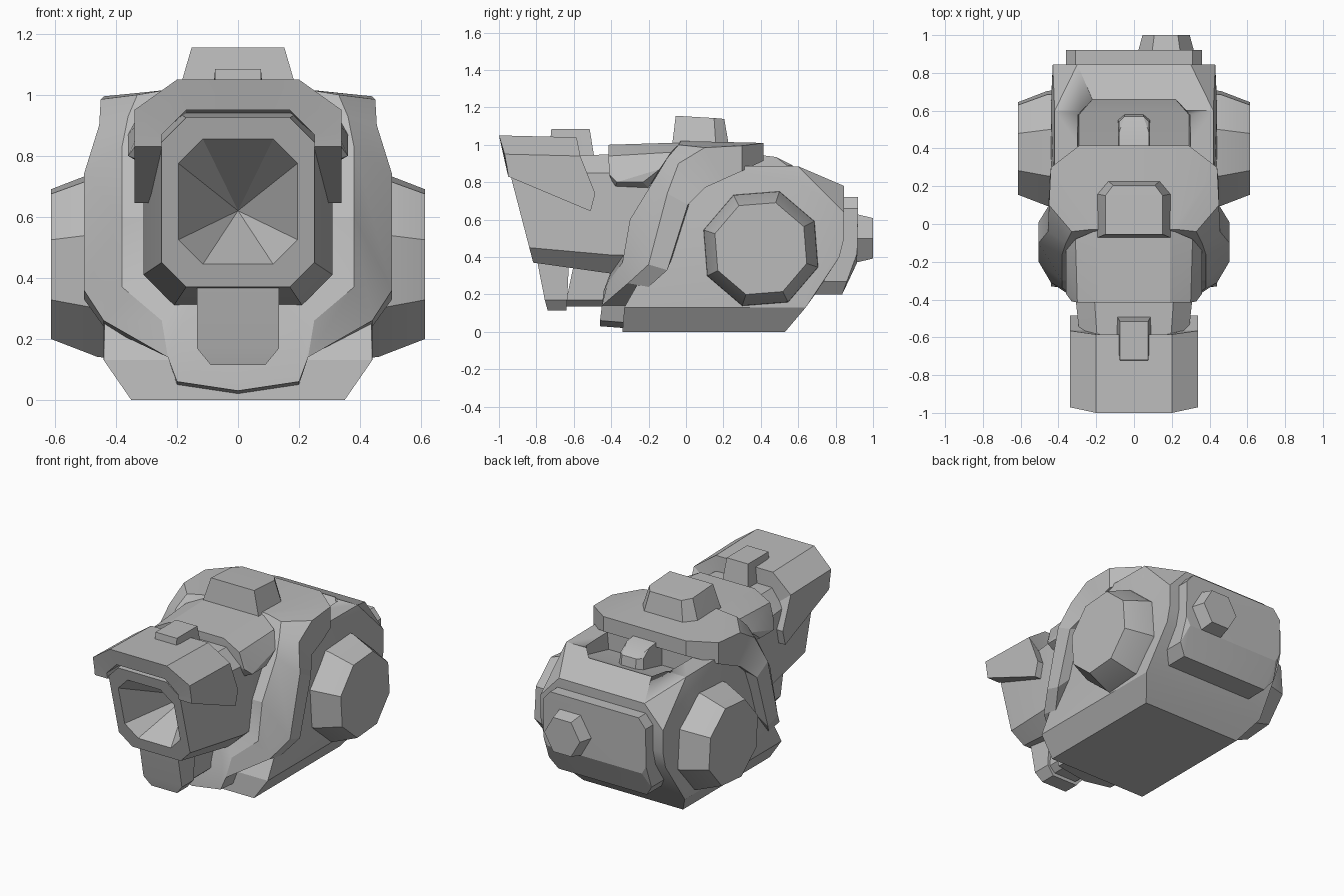
import bpy, bmesh, math

if "Cube" in bpy.data.objects:
    bpy.data.objects.remove(bpy.data.objects["Cube"])

grey = bpy.data.materials.new("plain_grey")
grey.use_nodes = True
grey.diffuse_color = (0.5, 0.5, 0.5, 1)
grey.node_tree.nodes["Principled BSDF"].inputs["Base Color"].default_value = (0.5, 0.5, 0.5, 1)


def finish(name, bm):
    """Turn a bmesh into a shaded, coloured object."""
    bmesh.ops.recalc_face_normals(bm, faces=bm.faces[:])
    mesh = bpy.data.meshes.new(name)
    bm.to_mesh(mesh)
    bm.free()
    mesh.materials.append(grey)
    obj = bpy.data.objects.new(name, mesh)
    bpy.context.collection.objects.link(obj)
    bpy.ops.object.select_all(action='DESELECT')
    obj.select_set(True)
    bpy.context.view_layer.objects.active = obj
    bpy.ops.object.shade_smooth_by_angle(angle=math.radians(20))
    return obj


def flip(p):
    return (-p[0], p[1], p[2])


def solid(name, pts, mirror=True):
    """Faceted convex block round the points, mirrored across x."""
    pts = list(pts)
    if mirror:
        pts += [flip(p) for p in pts if p[0] > 0]
    bm = bmesh.new()
    for p in pts:
        bm.verts.new(p)
    res = bmesh.ops.convex_hull(bm, input=bm.verts[:])
    junk = [v for v in bm.verts if not v.link_faces]
    bmesh.ops.delete(bm, geom=junk, context='VERTS')
    bmesh.ops.dissolve_limit(bm, angle_limit=math.radians(1.5),
                             verts=bm.verts[:], edges=bm.edges[:])
    return finish(name, bm)


def loft(name, loops, start, end):
    """Skin closed loops and close both ends with fans to a point."""
    bm = bmesh.new()
    rows = [[bm.verts.new(p) for p in loop] for loop in loops]
    n = len(rows[0])
    for a, b in zip(rows, rows[1:]):
        for i in range(n):
            j = (i + 1) % n
            bm.faces.new((a[i], a[j], b[j], b[i]))
    for row, tip in ((rows[0], start), (rows[-1], end)):
        t = bm.verts.new(tip)
        for i in range(n):
            bm.faces.new((row[i], row[(i + 1) % n], t))
    return finish(name, bm)


def closed(half):
    """Closed loop from a half loop whose ends lie on x = 0."""
    return half + [flip(p) for p in reversed(half[1:-1])]


def octagon(w, z0, z1, c, y):
    half = [(w - c, z0), (w, z0 + c), (w, z1 - c), (w - c, z1)]
    full = half + [(-x, z) for x, z in reversed(half)]
    return [(x, y(z), z) for x, z in full]


# Rear housing
housing = solid("rear_housing", [
    (0.35, -0.34, 0), (0.44, -0.33, 0.13), (0.44, 0.0, 0.6), (0.42, 0.1, 0.89),
    (0.35, 0.53, 0), (0.44, 0.64, 0.13), (0.44, 0.6, 0.8), (0.42, 0.6, 0.885),
    (0.35, 0.69, 0.2), (0.43, 0.82, 0.4), (0.43, 0.845, 0.5),
    (0.43, 0.845, 0.64), (0.30, 0.845, 0.78)])

# Sloping recess in the top of the housing
cutter = solid("recess_cutter", [
    (0.29, 0.36, 0.78), (0.29, 0.58, 0.83), (0.22, 0.66, 0.858),
    (0.32, 0.36, 1.1), (0.32, 0.58, 1.1), (0.22, 0.67, 1.1)])
cutter.hide_render = True
cut = housing.modifiers.new("recess", 'BOOLEAN')
cut.object = cutter
cut.operation = 'DIFFERENCE'
cut.solver = 'EXACT'
bpy.context.view_layer.objects.active = housing
bpy.ops.object.modifier_apply(modifier=cut.name)
bpy.data.objects.remove(cutter)

solid("recess_bump", [
    (0.085, 0.36, 0.78), (0.085, 0.55, 0.82), (0.05, 0.58, 0.82),
    (0.08, 0.36, 0.95), (0.08, 0.48, 0.935), (0.08, 0.54, 0.89), (0.05, 0.57, 0.89)])

# Slanted collar wrapped round the front of the housing
rear = [(0, -0.33, 0.02), (0.2, -0.33, 0.05), (0.23, -0.31, 0.14), (0.44, -0.2, 0.24),
        (0.505, -0.1, 0.33), (0.505, 0.01, 0.68), (0.45, 0.1, 0.77),
        (0.44, 0.3, 0.86), (0.29, 0.415, 0.915), (0, 0.415, 0.915)]
front = [(0, -0.46, 0.03), (0.2, -0.46, 0.06), (0.23, -0.45, 0.14), (0.44, -0.31, 0.26),
         (0.505, -0.2, 0.36), (0.505, -0.1, 0.74), (0.455, -0.04, 0.90),
         (0.45, 0.1, 0.985), (0.44, 0.3, 0.995), (0.29, 0.415, 1.01), (0, 0.415, 1.01)]
rear.insert(7, (0.45, 0.2, 0.815))
inner = [(0, -0.44, 0.2), (0.2, -0.44, 0.22), (0.25, -0.42, 0.26), (0.38, -0.34, 0.37),
         (0.38, -0.30, 0.6), (0.38, -0.16, 0.83), (0.36, -0.1, 0.93),
         (0.33, -0.04, 1.0), (0.24, -0.03, 1.015), (0.2, -0.03, 1.02), (0, -0.03, 1.02)]
loft("collar", [closed(rear), closed(front), closed(inner)],
     (0, 0.1, 0.84), (0, -0.3, 0.6))

# Shroud over the neck
solid("neck_shroud", [
    (0.19, -0.415, 1.0), (0.19, -0.03, 1.012), (0.30, -0.415, 0.94), (0.33, -0.41, 0.84),
    (0.36, -0.37, 0.80), (0.36, -0.23, 0.80), (0.36, -0.14, 0.87), (0.31, -0.08, 0.96),
    (0.29, -0.38, 0.77), (0.31, -0.2, 0.77)])

# Barrel with a slanted mouth and a tapering bore
mouth = lambda z: -0.96 + (0.92 - z) * 0.26
loft("barrel", [
    octagon(0.31, 0.31, 0.95, 0.10, lambda z: -0.2),
    octagon(0.31, 0.31, 0.95, 0.10, lambda z: -0.39),
    octagon(0.25, 0.37, 0.925, 0.08, mouth),
    octagon(0.195, 0.445, 0.855, 0.08, mouth)],
    (0, -0.2, 0.6), (0, -0.5, 0.62))

# Hood arching over the barrel
arcs = [
    [(0, -1, 1.05), (0.2, -1, 1.05), (0.34, -0.97, 0.95), (0.34, -0.955, 0.87), (0.34, -0.95, 0.83)],
    [(0, -0.585, 1.04), (0.2, -0.585, 1.04), (0.34, -0.565, 0.94), (0.34, -0.485, 0.74), (0.34, -0.51, 0.645)],
    [(0, -0.585, 0.94), (0.17, -0.585, 0.94), (0.25, -0.565, 0.87), (0.26, -0.485, 0.74), (0.27, -0.51, 0.645)],
    [(0, -0.975, 0.95), (0.17, -0.975, 0.95), (0.25, -0.96, 0.87), (0.25, -0.955, 0.85), (0.25, -0.95, 0.83)]]
bm = bmesh.new()
rows = [[bm.verts.new(p) for p in [flip(q) for q in reversed(a[1:])] + a] for a in arcs]
for k in range(4):
    a, b = rows[k], rows[(k + 1) % 4]
    for i in range(len(a) - 1):
        bm.faces.new((a[i], a[i + 1], b[i + 1], b[i]))
for i in (0, -1):
    bm.faces.new([r[i] for r in rows])
finish("barrel_hood", bm)

# Sight on the hood
solid("hood_sight", [
    (0.075, -0.725, 1.03), (0.075, -0.72, 1.085), (0.075, -0.515, 1.085),
    (0.09, -0.49, 0.93), (0.09, -0.60, 0.93)])

# Blocks under the barrel
solid("under_grip", [
    (0.135, -0.80, 0.40), (0.135, -0.755, 0.17), (0.09, -0.74, 0.115),
    (0.09, -0.64, 0.115), (0.135, -0.635, 0.17), (0.135, -0.625, 0.40)])
solid("under_brace", [
    (0.12, -0.64, 0.17), (0.08, -0.64, 0.135), (0.12, -0.6, 0.36),
    (0.12, -0.36, 0.17), (0.08, -0.36, 0.135), (0.12, -0.36, 0.36)])

# Raised block on top
solid("top_block", [
    (0.2, -0.075, 0.99), (0.2, 0.16, 0.99), (0.14, 0.23, 0.99),
    (0.152, -0.055, 1.155), (0.152, 0.15, 1.143), (0.11, 0.205, 1.138)])


def ring(cx, cy, cz, r, n, axis, phase):
    for i in range(n):
        a = math.radians(phase) + math.tau * i / n
        u, v = r * math.cos(a), r * math.sin(a)
        yield (cx, cy + u, cz + v) if axis == 'X' else (cx + u, cy, cz + v)


# Side hubs
for side, s in (("left", 1), ("right", -1)):
    pts = [q for x, r in ((0.40, 0.325), (0.46, 0.32), (0.613, 0.258))
           for q in ring(s * x, 0.4, 0.445, r, 8, 'X', 27)]
    solid(side + "_hub", pts, mirror=False)

# Rear plate and its knob
solid("rear_plate", [
    (0.36, 0.78, 0.66), (0.31, 0.78, 0.72), (0.36, 0.92, 0.66), (0.31, 0.92, 0.72),
    (0.36, 0.915, 0.42), (0.33, 0.915, 0.37), (0.36, 0.86, 0.27), (0.31, 0.835, 0.2),
    (0.31, 0.68, 0.2), (0.36, 0.73, 0.27)])
solid("rear_knob", [q for y, r in ((0.9, 0.152), (1.0, 0.125))
                    for q in ring(0.17, y, 0.5, r, 6, 'Y', 0)], mirror=False)
